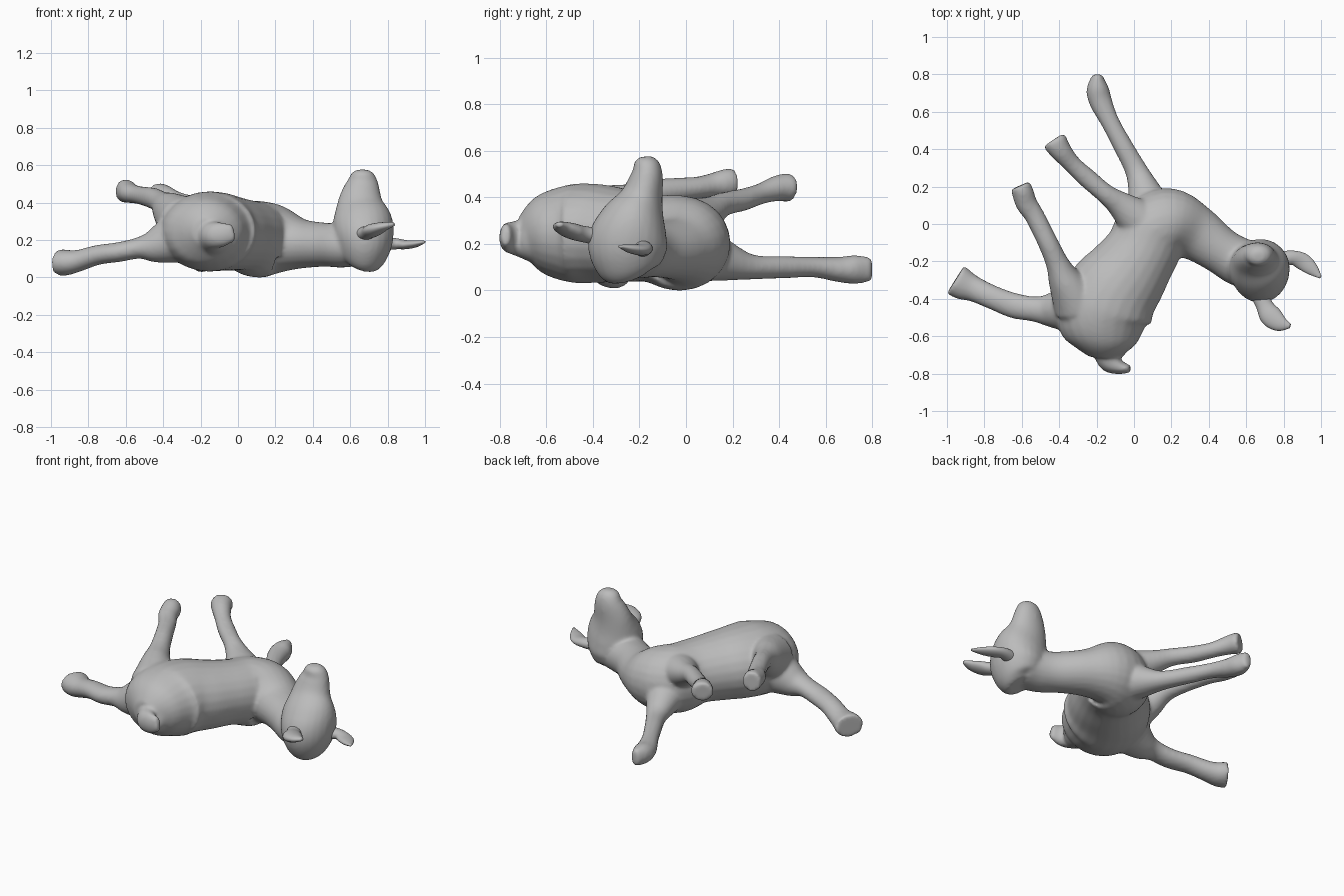
import bpy, bmesh, math
from mathutils import Vector

grey = bpy.data.materials.new("plain grey")
grey.diffuse_color = (0.5, 0.5, 0.5, 1)
SIDES, STEPS = 24, 5


def spline(p0, p1, p2, p3, t):
    return [0.5 * (2 * b + (c - a) * t + (2 * a - 5 * b + 4 * c - d) * t * t
                   + (3 * b - a - 3 * c + d) * t ** 3)
            for a, b, c, d in zip(p0, p1, p2, p3)]


def loft(bm, stations, up=(0, 0, 1)):
    """Closed tube of ellipses; each station is x, y, z, half width, half height."""
    n = len(stations)
    pts = []
    for i in range(n - 1):
        quad = [stations[min(max(i + k, 0), n - 1)] for k in (-1, 0, 1, 2)]
        pts += [spline(*quad, s / STEPS) for s in range(STEPS)]
    pts.append(stations[-1])
    rings = []
    for i, p in enumerate(pts):
        tangent = Vector(pts[min(i + 1, len(pts) - 1)][:3]) - Vector(pts[max(i - 1, 0)][:3])
        tangent.normalize()
        side = tangent.cross(Vector(up)).normalized()
        high = side.cross(tangent)
        ring = []
        for k in range(SIDES):
            a = 2 * math.pi * k / SIDES
            ring.append(bm.verts.new(Vector(p[:3]) + side * p[3] * math.cos(a)
                                     + high * p[4] * math.sin(a)))
        rings.append(ring)
    for r, s in zip(rings, rings[1:]):
        for k in range(SIDES):
            j = (k + 1) % SIDES
            bm.faces.new((r[k], r[j], s[j], s[k]))
    bm.faces.new(rings[0][::-1])
    bm.faces.new(rings[-1])


def make(name, bm):
    bmesh.ops.recalc_face_normals(bm, faces=bm.faces)
    for f in bm.faces:
        f.smooth = True
    mesh = bpy.data.meshes.new(name)
    bm.to_mesh(mesh)
    bm.free()
    mesh.materials.append(grey)
    obj = bpy.data.objects.new(name, mesh)
    bpy.context.collection.objects.link(obj)
    return obj


bm = bmesh.new()
# torso and neck
loft(bm, [(-.16, -.71, .24, .08, .08), (-.16, -.63, .245, .185, .165),
          (-.165, -.5, .245, .255, .21), (-.12, -.38, .245, .25, .212),
          (-.04, -.27, .235, .225, .2), (.04, -.15, .225, .2, .19),
          (.1, -.04, .205, .2, .205), (.2, 0, .2, .19, .19),
          (.33, -.05, .18, .15, .135), (.46, -.14, .175, .125, .118),
          (.56, -.2, .17, .13, .118), (.66, -.23, .16, .13, .1)])
# head with raised muzzle
loft(bm, [(.66, -.24, .06, .07, .08), (.67, -.25, .1, .12, .14),
          (.675, -.25, .2, .155, .172), (.665, -.225, .3, .16, .145),
          (.655, -.19, .4, .123, .093), (.665, -.167, .5, .088, .068),
          (.665, -.175, .555, .06, .05), (.665, -.178, .575, .03, .025)], up=(0, 1, 0))
# lower hind leg
loft(bm, [(-.3, -.45, .22, .15, .15), (-.44, -.46, .17, .095, .095),
          (-.53, -.455, .157, .068, .058), (-.64, -.437, .135, .068, .053),
          (-.75, -.395, .12, .064, .053), (-.85, -.35, .09, .068, .058),
          (-.91, -.325, .08, .083, .068), (-.955, -.298, .08, .088, .072)])
# upper hind leg
loft(bm, [(-.3, -.42, .3, .14, .14), (-.37, -.3, .36, .09, .1),
          (-.41, -.21, .4, .062, .062), (-.46, -.1, .425, .054, .056),
          (-.53, .04, .44, .053, .048), (-.575, .11, .45, .058, .053),
          (-.595, .17, .46, .058, .062), (-.61, .205, .462, .055, .062)])
# upper front leg
loft(bm, [(.05, 0, .28, .13, .12), (-.07, .1, .335, .075, .07),
          (-.15, .16, .37, .053, .052), (-.25, .245, .39, .052, .048),
          (-.33, .32, .415, .048, .045), (-.39, .39, .438, .058, .055),
          (-.42, .435, .442, .066, .062), (-.43, .45, .442, .06, .055)])
# lower front leg
loft(bm, [(.1, .03, .17, .14, .14), (.05, .19, .12, .085, .08),
          (.01, .29, .1, .06, .053), (-.06, .42, .1, .052, .048),
          (-.13, .55, .1, .05, .044), (-.18, .66, .09, .062, .055),
          (-.195, .73, .09, .058, .062), (-.195, .8, .09, .025, .05)])
# tail
loft(bm, [(-.13, -.66, .22, .1, .1), (-.125, -.73, .225, .07, .075),
          (-.08, -.765, .23, .04, .065), (-.02, -.775, .24, .02, .045)])
body = make("fawn_body", bm)
remesh = body.modifiers.new("fuse", 'REMESH')
remesh.mode = 'VOXEL'
remesh.voxel_size = 0.011
remesh.use_smooth_shade = True
smooth = body.modifiers.new("soften", 'SMOOTH')
smooth.factor = 0.5
smooth.iterations = 8

# ears
bm = bmesh.new()
loft(bm, [(.66, -.35, .23, .05, .04), (.695, -.43, .24, .045, .035),
          (.73, -.49, .255, .058, .034), (.78, -.53, .272, .045, .024),
          (.835, -.545, .285, .012, .01)])
make("near_ear", bm)
bm = bmesh.new()
loft(bm, [(.76, -.2, .18, .05, .04), (.84, -.18, .18, .038, .03),
          (.9, -.2, .175, .045, .024), (.95, -.24, .18, .035, .018),
          (.997, -.285, .19, .008, .006)])
make("far_ear", bm)
